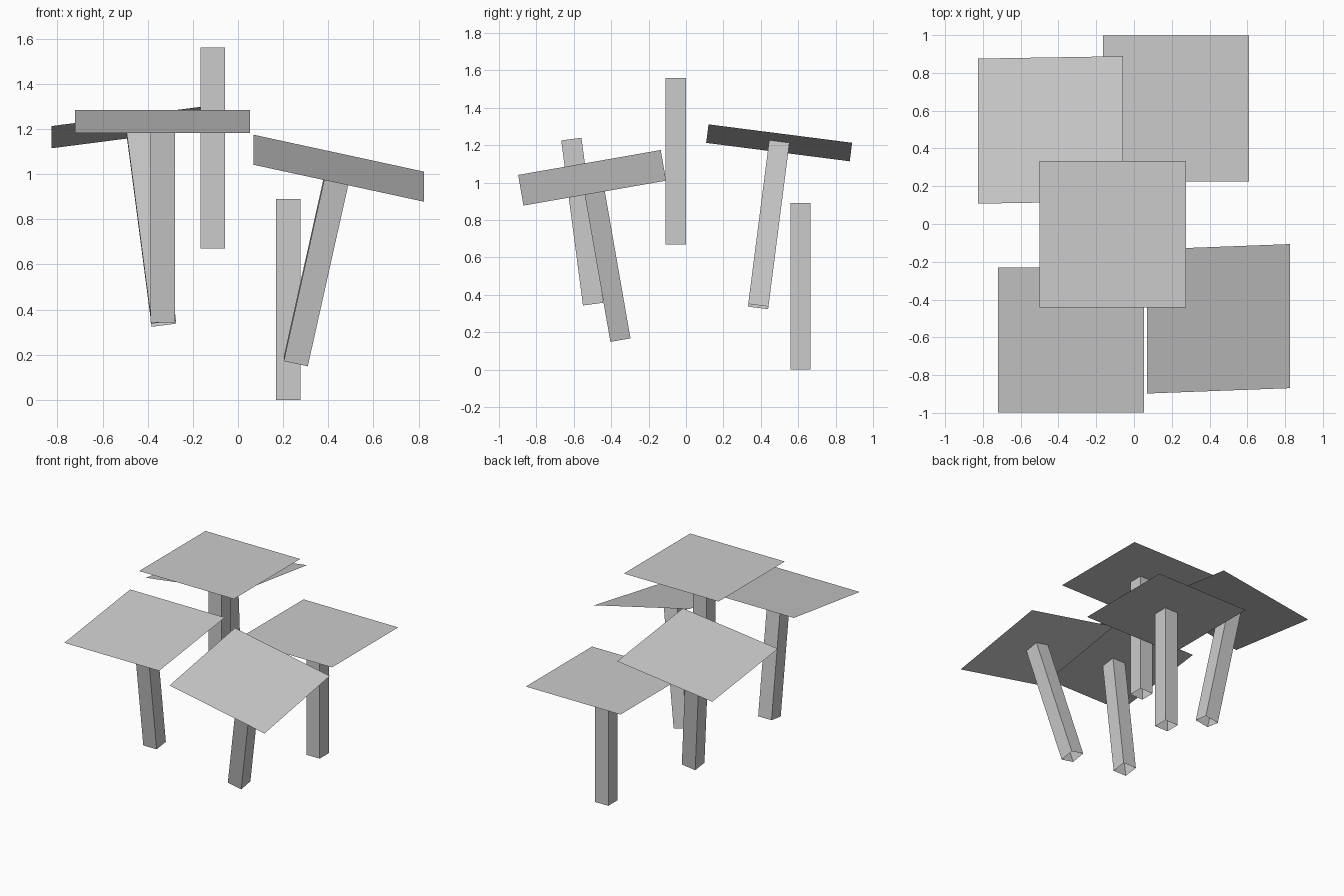
import bpy, bmesh
from math import radians
from mathutils import Matrix, Vector

if "Cube" in bpy.data.objects:
    bpy.data.objects.remove(bpy.data.objects["Cube"])

TOP = 0.774     # side of the square top
POST = 0.109    # side of the square post
LENGTH = 0.89   # post length


def add_object(name, bm, matrix):
    mesh = bpy.data.meshes.new(name)
    bm.to_mesh(mesh)
    bm.free()
    obj = bpy.data.objects.new(name, mesh)
    obj.matrix_world = matrix
    bpy.context.collection.objects.link(obj)


def add_table(label, centre, tilt_x=0, tilt_y=0):
    matrix = (Matrix.Translation(Vector(centre))
              @ Matrix.Rotation(radians(tilt_x), 4, 'X')
              @ Matrix.Rotation(radians(tilt_y), 4, 'Y'))

    # Thin square top
    bm = bmesh.new()
    bmesh.ops.create_grid(bm, x_segments=1, y_segments=1, size=TOP / 2)
    add_object(label + "_top", bm, matrix)

    # Hollow square post, open at both ends
    bm = bmesh.new()
    bmesh.ops.create_cube(bm, size=1)
    ends = [f for f in bm.faces if abs(f.normal.z) > 0.5]
    bmesh.ops.delete(bm, geom=ends, context='FACES_ONLY')
    bmesh.ops.scale(bm, vec=(POST, POST, LENGTH), verts=bm.verts)
    bmesh.ops.translate(bm, vec=(0, 0, -LENGTH / 2), verts=bm.verts)
    add_object(label + "_post", bm, matrix)


# Level and tilted tables at staggered heights
add_table("back_right", (0.223, 0.612, 0.89))
add_table("centre", (-0.112, -0.054, 1.56))
add_table("front_left", (-0.334, -0.613, 1.233), tilt_x=7.5)
add_table("front_right", (0.447, -0.502, 1.026), tilt_x=9.9, tilt_y=12.4)
add_table("back_left", (-0.443, 0.498, 1.213), tilt_x=-7.3, tilt_y=-7.4)
